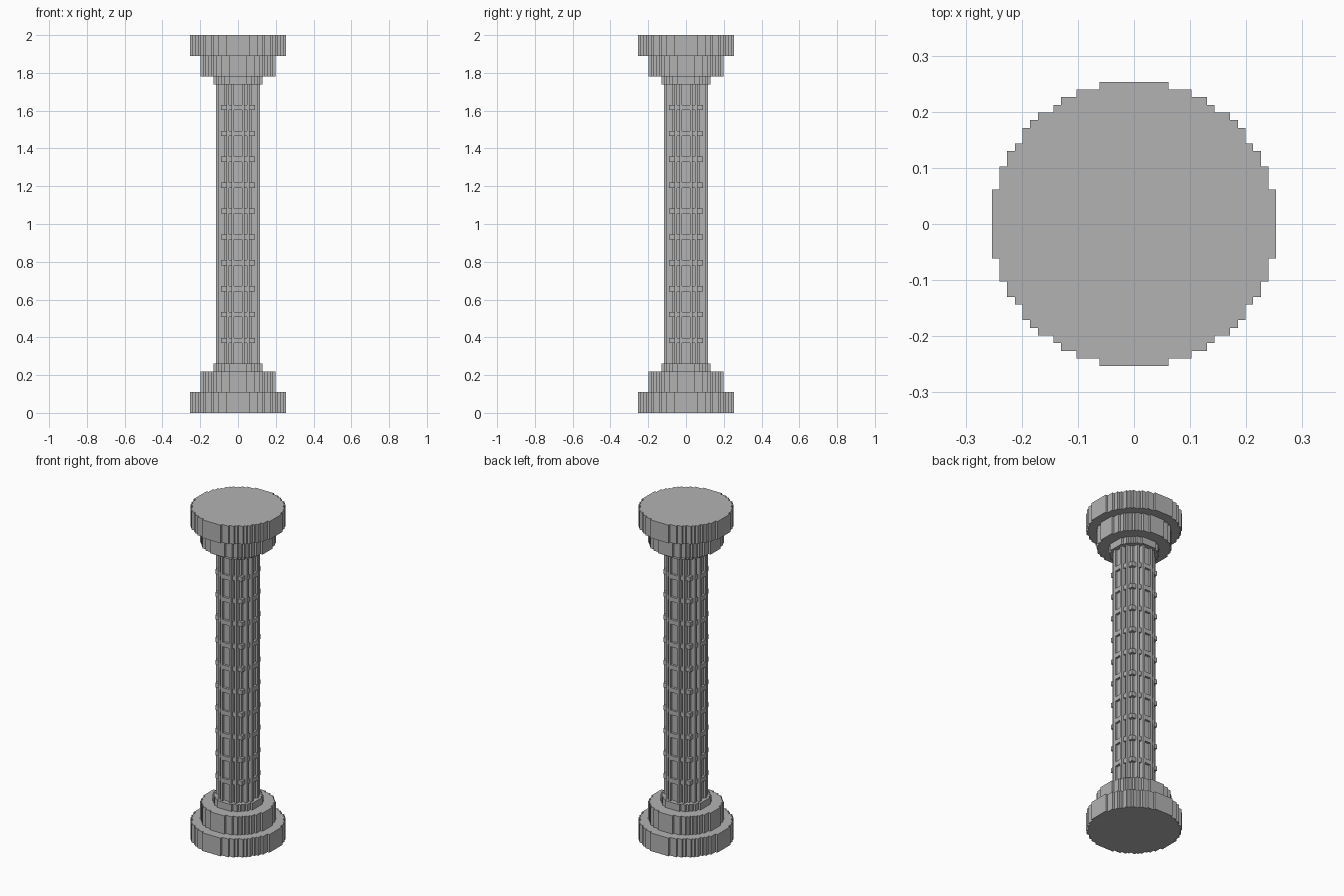
import bpy, bmesh

cube = bpy.data.objects.get("Cube")
if cube:
    bpy.data.objects.remove(cube)

U = 2 / 146          # edge of one block
HEIGHT = 146

stone = bpy.data.materials.new("grey_stone")
stone.use_nodes = True
GREY = (0.45, 0.45, 0.45, 1)
stone.diffuse_color = GREY
stone.node_tree.nodes["Principled BSDF"].inputs["Base Color"].default_value = GREY


def disc(radius):
    """Blocks whose centres lie within the radius."""
    n = int(radius)
    span = range(-n, n + 1)
    return {(i, j) for i in span for j in span if i * i + j * j <= radius * radius}


def slab(name, cells, z0, z1):
    """Extrude a stepped outline made of blocks from z0 to z1."""
    bm = bmesh.new()
    corners = {}

    def corner(x, y):
        if (x, y) not in corners:
            corners[x, y] = bm.verts.new(((x - 0.5) * U, (y - 0.5) * U, z0 * U))
        return corners[x, y]

    for i, j in sorted(cells):
        bm.faces.new([corner(i, j), corner(i + 1, j),
                      corner(i + 1, j + 1), corner(i, j + 1)])
    top = bmesh.ops.extrude_face_region(bm, geom=bm.faces[:], use_keep_orig=True)["geom"]
    bmesh.ops.translate(bm, vec=(0, 0, (z1 - z0) * U),
                        verts=[v for v in top if isinstance(v, bmesh.types.BMVert)])
    bmesh.ops.recalc_face_normals(bm, faces=bm.faces[:])
    bmesh.ops.dissolve_limit(bm, angle_limit=0.01, verts=bm.verts[:], edges=bm.edges[:])
    mesh = bpy.data.meshes.new(name)
    bm.to_mesh(mesh)
    bm.free()
    mesh.materials.append(stone)
    obj = bpy.data.objects.new(name, mesh)
    bpy.context.collection.objects.link(obj)


# Stepped base, mirrored as the capital
for part, radius, z0, z1 in (("plinth", 18.5, 0, 8),
                             ("step", 14.5, 8, 16),
                             ("collar", 9.5, 16, 19)):
    slab("base_" + part, disc(radius), z0, z1)
    slab("capital_" + part, disc(radius), HEIGHT - z1, HEIGHT - z0)

# Fluted shaft: sixteen ribs standing on a core, tied by rings
full = disc(8.5)
core = disc(7.5)
ribs = {(i, j) for i, j in full if sorted((abs(i), abs(j))) in ([2, 8], [4, 7])}
z = 19
while z < 127:
    slab("fluted_shaft", core | ribs, z, z + 8)
    if z + 8 < 127:
        slab("shaft_ring", full, z + 8, z + 10)
    z += 10
